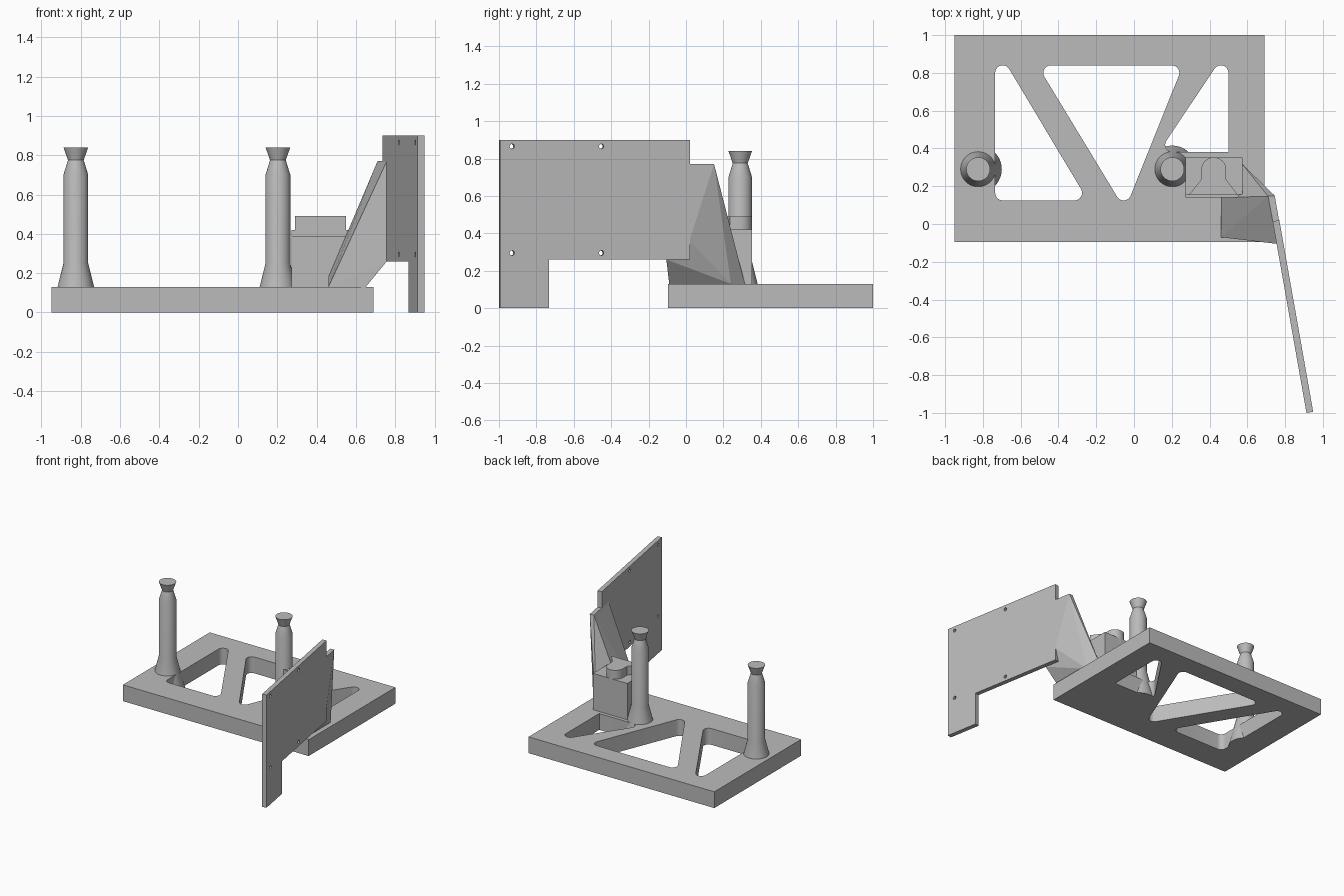
import bpy, bmesh, math
from mathutils import Matrix, Vector
from mathutils.geometry import convex_hull_2d

cube = bpy.data.objects.get("Cube")
if cube:
    bpy.data.objects.remove(cube, do_unlink=True)

# One plain grey for everything
grey = bpy.data.materials.new("grey plastic")
grey.use_nodes = True
COL = (0.5, 0.5, 0.5, 1)
grey.diffuse_color = COL
grey.node_tree.nodes["Principled BSDF"].inputs["Base Color"].default_value = COL


def add_object(name, bm):
    bmesh.ops.remove_doubles(bm, verts=bm.verts, dist=1e-5)
    bmesh.ops.recalc_face_normals(bm, faces=bm.faces)
    me = bpy.data.meshes.new(name)
    bm.to_mesh(me)
    bm.free()
    me.materials.clear()
    me.materials.append(grey)
    ob = bpy.data.objects.new(name, me)
    bpy.context.collection.objects.link(ob)
    return ob


def circle(x, y, r, n=32):
    return [(x + r * math.cos(2 * math.pi * i / n), y + r * math.sin(2 * math.pi * i / n))
            for i in range(n)]


def rounded(centres, r, sharp=()):
    """Outline wrapped round equal circles, plus optional sharp corners."""
    pts = [Vector(p) for c in centres for p in circle(*c, r)] + [Vector(p) for p in sharp]
    return [tuple(pts[i]) for i in convex_hull_2d(pts)]


def plate(name, outlines, thickness, matrix):
    """Flat plate from an outer outline followed by its holes."""
    cu = bpy.data.curves.new(name + "_outline", "CURVE")
    cu.dimensions = "2D"
    cu.fill_mode = "BOTH"
    cu.extrude = thickness / 2
    for pts in outlines:
        sp = cu.splines.new("POLY")
        sp.points.add(len(pts) - 1)
        for p, (x, y) in zip(sp.points, pts):
            p.co = (x, y, 0, 1)
        sp.use_cyclic_u = True
    tmp = bpy.data.objects.new(name + "_outline", cu)
    bpy.context.collection.objects.link(tmp)
    dg = bpy.context.evaluated_depsgraph_get()
    me = bpy.data.meshes.new_from_object(tmp.evaluated_get(dg))
    bm = bmesh.new()
    bm.from_mesh(me)
    for f in bm.faces:
        f.smooth = False
    bm.transform(matrix)
    bpy.data.objects.remove(tmp, do_unlink=True)
    bpy.data.curves.remove(cu)
    bpy.data.meshes.remove(me)
    return add_object(name, bm)


def smooth(ob):
    bpy.ops.object.select_all(action="DESELECT")
    ob.select_set(True)
    bpy.context.view_layer.objects.active = ob
    bpy.ops.object.shade_smooth_by_angle(angle=math.radians(20))


# Base plate with three rounded truss openings
R = 0.04
base = plate("base_plate", [
    [(-0.95, -0.095), (0.69, -0.095), (0.69, 1.0), (-0.95, 1.0)],
    rounded([(-0.695, 0.80), (-0.695, 0.165), (-0.315, 0.165)], R),
    rounded([(-0.44, 0.80), (0.20, 0.80), (-0.055, 0.165)], R),
    rounded([(0.46, 0.80), (0.205, 0.42)], R, sharp=[(0.50, 0.38)]),
], 0.13, Matrix.Translation((0, 0, 0.065)))
smooth(base)

# Two turned posts whose flared feet run down through the plate
PROFILE = [(0.125, 0), (0.063, 0.25), (0.063, 0.70), (0.04, 0.775), (0.063, 0.84)]
for side, px in (("right", -0.825), ("left", 0.203)):
    bm = bmesh.new()
    rings = [[bm.verts.new((x, y, z)) for x, y in circle(px, 0.29, r, 48)] for r, z in PROFILE]
    for a, b in zip(rings, rings[1:]):
        for i in range(48):
            j = (i + 1) % 48
            bm.faces.new((a[i], a[j], b[j], b[i]))
    bm.faces.new(rings[0])
    bm.faces.new(rings[-1])
    smooth(add_object("post_" + side, bm))

# Block with a low front ledge
for name, y0, z1 in (("block", 0.155, 0.42), ("block_front_ledge", 0.14, 0.39)):
    y1 = 0.352 if name == "block" else 0.16
    plate(name, [[(0.272, y0), (0.575, y0), (0.575, y1), (0.272, y1)]],
          z1 - 0.06, Matrix.Translation((0, 0, (z1 + 0.06) / 2)))

# Raised key on the block: flared at the front, rounded at the back
arch = [(0.422 + 0.066 * math.cos(math.pi * i / 16), 0.287 + 0.066 * math.sin(math.pi * i / 16))
        for i in range(17)]
key = plate("block_key", [[(0.29, 0.154), (0.55, 0.154), (0.488, 0.235)] + arch + [(0.356, 0.235)]],
            0.10, Matrix.Translation((0, 0, 0.44)))
smooth(key)

# Angled bracket joining base and panel
bm = bmesh.new()
for p in [(0.46, -0.07, 0.13), (0.65, -0.09, 0.13), (0.65, 0.24, 0.13), (0.575, 0.315, 0.13),
          (0.46, 0.14, 0.13), (0.46, 0.14, 0.18), (0.757, -0.105, 0.26), (0.757, -0.105, 0.77),
          (0.71, 0.147, 0.77), (0.745, 0.15, 0.77), (0.768, 0.018, 0.77), (0.768, 0.018, 0.36)]:
    bm.verts.new(p)
bmesh.ops.convex_hull(bm, input=bm.verts)
add_object("bracket", bm)

# Upright panel, turned about ten degrees, with a foot and four screw holes
u, up = Vector((0.174, -0.985, 0)).normalized(), Vector((0, 0, 1))
n = up.cross(u)
T = 0.036
m = Matrix((u, up, -n)).transposed().to_4x4()
m.translation = Vector((0.734, 0.014, 0)) + n * T / 2
panel = [(0, 0.26), (0.765, 0.26), (0.765, 0), (1.03, 0), (1.03, 0.90), (0, 0.90)]
holes = [circle(s, z, 0.013, 16) for s in (0.48, 0.965) for z in (0.295, 0.865)]
plate("upright_panel", [panel] + holes, T, m)
